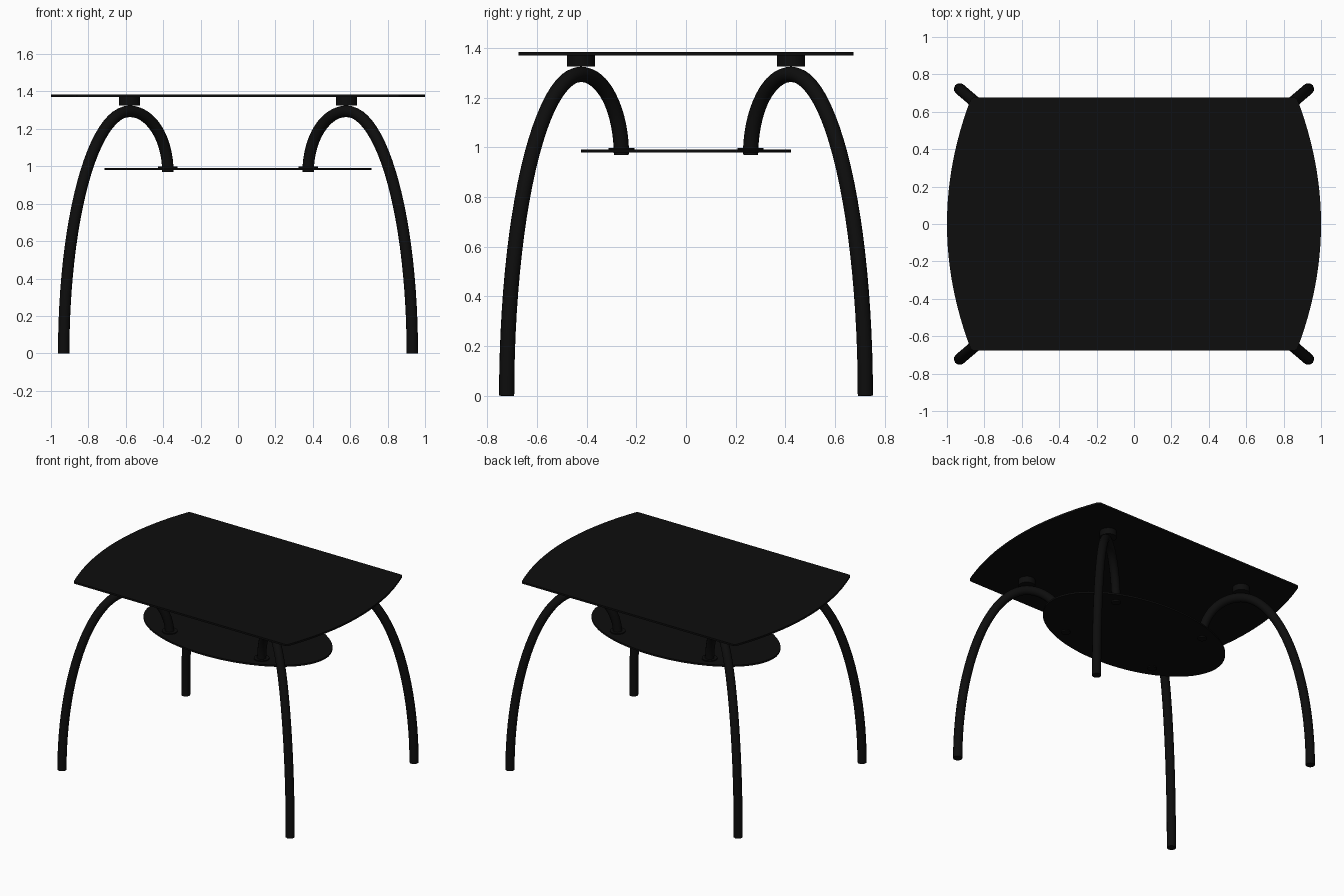
import bpy, bmesh
from math import sin, cos, pi, radians
from mathutils import Vector

cube = bpy.data.objects.get("Cube")
if cube:
    bpy.data.objects.remove(cube, do_unlink=True)

black = bpy.data.materials.new("black")
black.use_nodes = True
colour = (0.004, 0.004, 0.004, 1)
black.diffuse_color = colour
black.node_tree.nodes["Principled BSDF"].inputs["Base Color"].default_value = colour


def finish(obj):
    obj.data.materials.append(black)
    bpy.ops.object.select_all(action='DESELECT')
    obj.select_set(True)
    bpy.context.view_layer.objects.active = obj
    bpy.ops.object.shade_smooth_by_angle(angle=radians(35))


def slab(name, outline, z, thick):
    """Flat board extruded up from a 2D outline."""
    mesh = bpy.data.meshes.new(name)
    bm = bmesh.new()
    face = bm.faces.new([bm.verts.new((x, y, z)) for x, y in outline])
    top = bmesh.ops.extrude_face_region(bm, geom=[face])
    moved = [v for v in top["geom"] if isinstance(v, bmesh.types.BMVert)]
    bmesh.ops.translate(bm, verts=moved, vec=(0, 0, thick))
    bmesh.ops.recalc_face_normals(bm, faces=bm.faces)
    bm.to_mesh(mesh)
    bm.free()
    obj = bpy.data.objects.new(name, mesh)
    bpy.context.collection.objects.link(obj)
    finish(obj)


def disc(name, x, y, z0, z1, radius):
    bpy.ops.mesh.primitive_cylinder_add(vertices=32, radius=radius, depth=z1 - z0,
                                        location=(x, y, (z0 + z1) / 2))
    obj = bpy.context.object
    obj.name = name
    finish(obj)


def tube(name, points, radius):
    """Round bar swept along a path, turned into a mesh."""
    curve = bpy.data.curves.new(name, 'CURVE')
    curve.dimensions = '3D'
    curve.bevel_depth = radius
    curve.bevel_resolution = 4
    curve.use_fill_caps = True
    spline = curve.splines.new('POLY')
    spline.points.add(len(points) - 1)
    for p, co in zip(spline.points, points):
        p.co = (*co, 1)
    obj = bpy.data.objects.new(name, curve)
    bpy.context.collection.objects.link(obj)
    bpy.ops.object.select_all(action='DESELECT')
    obj.select_set(True)
    bpy.context.view_layer.objects.active = obj
    bpy.ops.object.convert(target='MESH')
    finish(bpy.context.object)


# Table top: straight long sides, bowed ends with small rounded corners
steps = 24
half_w, half_d, bow = 1.0, 0.675, 0.13
end = []
for i in range(steps + 1):
    t = (2 * i / steps - 1) * 0.985
    end.append((half_w - bow * t * t, half_d * t))
end = [(end[0][0] - 0.012, -half_d)] + end + [(end[-1][0] - 0.012, half_d)]
slab("table_top", end + [(-x, -y) for x, y in end], 1.37, 0.013)

# Oval lower shelf
oval = [(0.713 * cos(a), 0.422 * sin(a)) for a in (2 * pi * i / 64 for i in range(64))]
slab("lower_shelf", oval, 0.979, 0.012)

# Arched legs: tall outer quarter ellipse, short inner one
foot, crown, inner = Vector((0.932, 0.722)), Vector((0.58, 0.423)), Vector((0.375, 0.26))
crown_z, inner_z = 1.294, 0.97
arch = []
for i in range(25):
    a = pi / 2 * i / 24
    p = crown + (foot - crown) * cos(a)
    arch.append((p.x, p.y, crown_z * sin(a)))
for i in range(1, 17):
    a = pi / 2 * i / 16
    p = crown + (inner - crown) * sin(a)
    arch.append((p.x, p.y, inner_z + (crown_z - inner_z) * cos(a)))

for sx, side in ((1, "left"), (-1, "right")):
    for sy, end_name in ((-1, "front"), (1, "back")):
        tag = f"{end_name}_{side}"
        tube(f"{tag}_leg", [(sx * x, sy * y, z) for x, y, z in arch], 0.031)
        # Spacer under the top and collar on the shelf
        disc(f"{tag}_spacer", sx * crown.x, sy * crown.y, 1.325, 1.372, 0.057)
        disc(f"{tag}_collar", sx * inner.x, sy * inner.y, 0.985, 0.998, 0.052)
